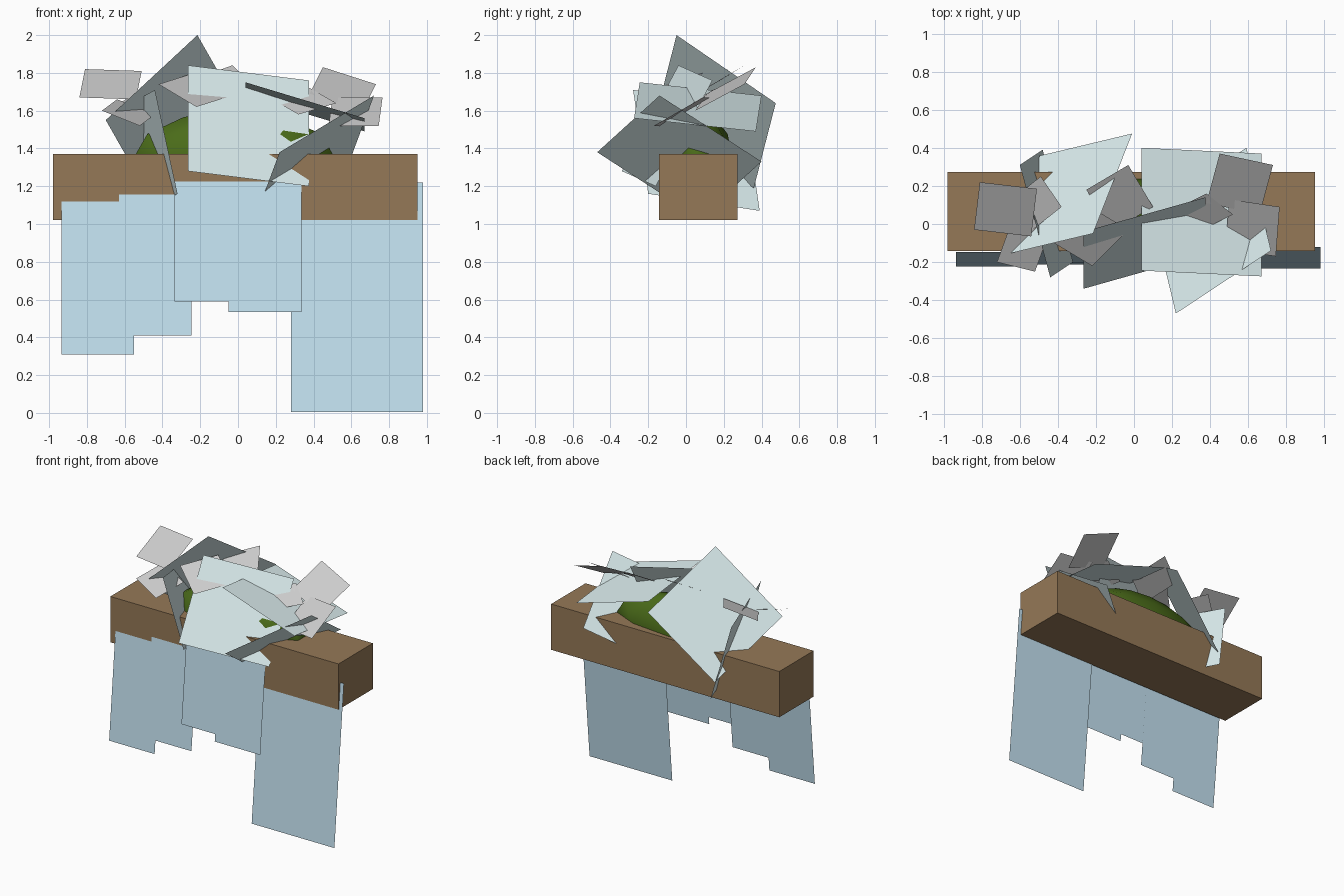
import bpy, bmesh
from mathutils import Vector

if "Cube" in bpy.data.objects:
    bpy.data.objects.remove(bpy.data.objects["Cube"])


def material(name, rgb):
    m = bpy.data.materials.new(name)
    m.diffuse_color = (*rgb, 1)
    m.use_nodes = True
    m.node_tree.nodes["Principled BSDF"].inputs["Base Color"].default_value = m.diffuse_color
    return m


WOOD = material("wood", (0.30, 0.19, 0.095))
FROND = material("pale_leaf", (0.72, 0.86, 0.87))
GREEN = material("green", (0.07, 0.15, 0.01))
VINE = material("vine", (0.55, 0.76, 0.88))
CORE = Vector((0, 0.05, 1.2))


def add(name, bm, mat=None):
    me = bpy.data.meshes.new(name)
    bm.to_mesh(me)
    bm.free()
    ob = bpy.data.objects.new(name, me)
    bpy.context.collection.objects.link(ob)
    if mat:
        me.materials.append(mat)
    return ob


def card(name, a, b, c, mat=None):
    """Flat parallelogram with corner a between b and c, facing away from the core."""
    a, b, c = Vector(a), Vector(b), Vector(c)
    bm = bmesh.new()
    f = bm.faces.new([bm.verts.new(p) for p in (a, b, b + c - a, c)])
    f.normal_update()
    if f.normal.dot((b + c) / 2 - CORE) < 0:
        f.normal_flip()
    return add(name, bm, mat)


def sheet(name, outline, y0, z0, mat):
    """Hanging sheet from an x-z outline, leaning forward towards the bottom."""
    bm = bmesh.new()
    f = bm.faces.new([bm.verts.new((x, y0 + 0.094 * (z - z0), z)) for x, z in outline])
    f.normal_update()
    if f.normal.y > 0:
        f.normal_flip()
    return add(name, bm, mat)


# Planter box
bm = bmesh.new()
bmesh.ops.create_cube(bm, size=1)
bmesh.ops.scale(bm, vec=(1.93, 0.415, 0.35), verts=bm.verts)
bmesh.ops.translate(bm, vec=(-0.015, 0.065, 1.195), verts=bm.verts)
add("planter_box", bm, WOOD)

# Low-poly green bush in the box
bm = bmesh.new()
bmesh.ops.create_uvsphere(bm, u_segments=10, v_segments=6, radius=1)
bmesh.ops.scale(bm, vec=(0.56, 0.18, 0.25), verts=bm.verts)
bmesh.ops.translate(bm, vec=(-0.02, 0.065, 1.35), verts=bm.verts)
bush = add("bush", bm, GREEN)
for p in bush.data.polygons:
    p.use_smooth = True

# Hanging vines
sheet("vine_left", [(-0.935, 0.31), (-0.55, 0.31), (-0.55, 0.41), (-0.245, 0.41),
                    (-0.245, 1.17), (-0.63, 1.17), (-0.63, 1.12), (-0.935, 1.12)],
      -0.222, 0.31, VINE)
sheet("vine_middle", [(-0.335, 0.59), (-0.05, 0.59), (-0.05, 0.535), (0.335, 0.535),
                      (0.335, 1.225), (-0.335, 1.225)], -0.21, 0.535, VINE)
sheet("vine_right", [(0.28, 0.005), (0.98, 0.005), (0.98, 1.22), (0.28, 1.22)],
      -0.235, 0.0, VINE)

# Large leaf cards
leaves = [
    ((-0.265, -0.34, 1.28), (0.375, -0.16, 1.20), (-0.265, -0.04, 1.84)),
    ((0.04, -0.245, 1.75), (0.67, -0.275, 1.56), (0.04, 0.40, 1.68)),
    ((0.22, -0.47, 1.38), (0.72, -0.14, 1.68), (0.09, 0.07, 1.03)),
    ((-0.215, -0.05, 2.0), (-0.01, 0.475, 1.64), (-0.70, -0.166, 1.55)),
    ((-0.44, -0.28, 1.71), (-0.32, -0.20, 1.16), (-0.60, 0.31, 1.62)),
]
for i, pts in enumerate(leaves):
    card(f"leaf_{i + 1}", *pts, FROND)

# Small grey petal cards
petals = [
    ((-0.81, 0.22, 1.82), (-0.51, 0.185, 1.81), (-0.84, -0.03, 1.67)),
    ((0.45, 0.37, 1.83), (0.73, 0.31, 1.74), (0.38, 0.11, 1.69)),
    ((0.50, 0.13, 1.67), (0.765, 0.09, 1.67), (0.48, -0.13, 1.52)),
    ((-0.03, 0.31, 1.84), (0.10, 0.09, 1.71), (-0.25, 0.18, 1.76)),
    ((-0.42, -0.10, 1.74), (-0.22, -0.22, 1.62), (-0.23, 0.09, 1.80)),
    ((-0.64, 0.02, 1.66), (-0.44, -0.03, 1.58), (-0.72, -0.20, 1.60)),
    ((-0.49, 0.25, 1.72), (-0.38, 0.09, 1.70), (-0.68, 0.10, 1.61)),
    ((0.18, 0.06, 1.66), (0.38, 0.16, 1.72), (0.32, -0.05, 1.58)),
]
for i, pts in enumerate(petals):
    card(f"petal_{i + 1}", *pts)
